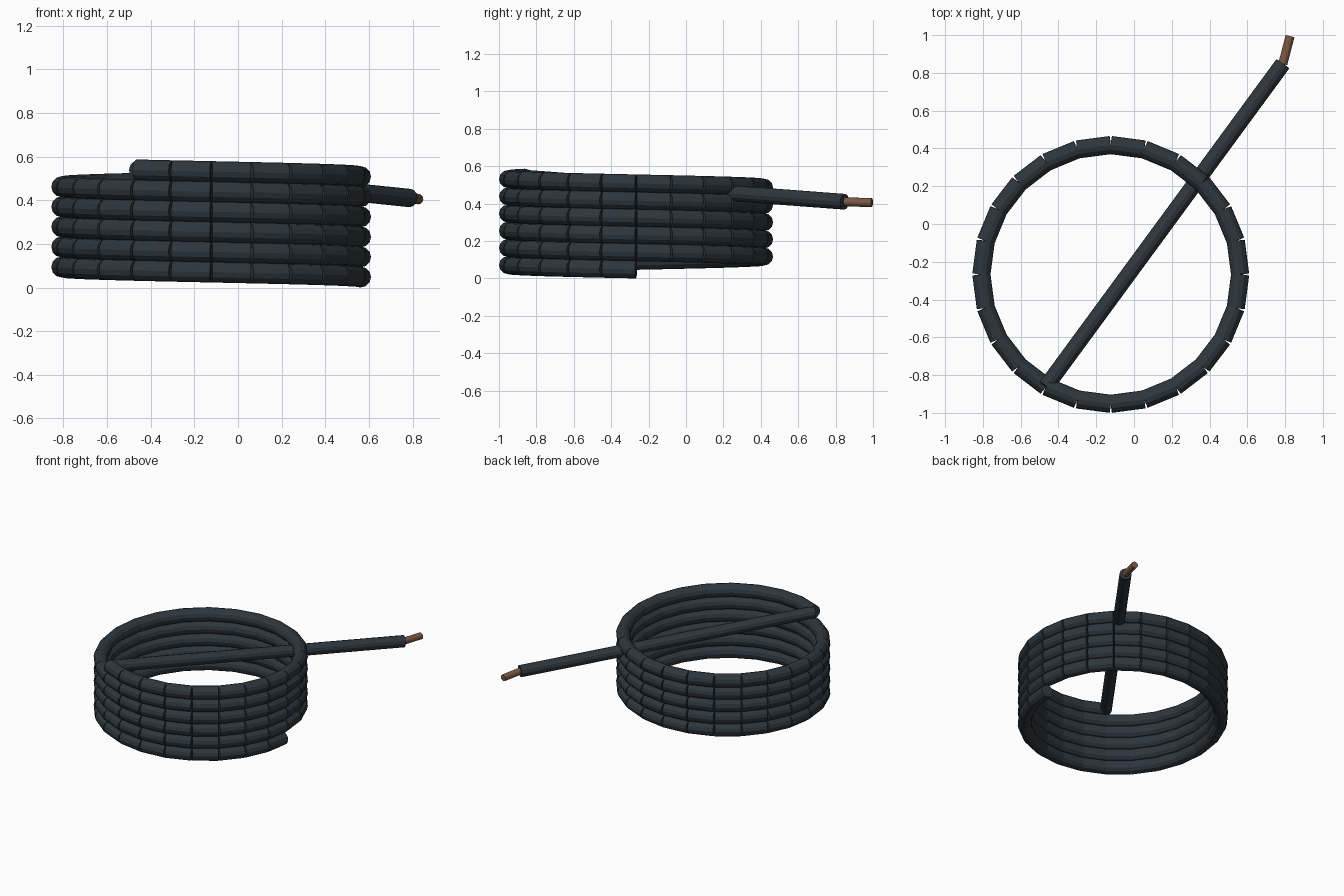
import bpy, bmesh, math
from mathutils import Vector, Matrix

cube = bpy.data.objects.get("Cube")
if cube:
    bpy.data.objects.remove(cube, do_unlink=True)

SIDES = 12


def make_material(name, rgb):
    mat = bpy.data.materials.new(name)
    mat.use_nodes = True
    color = (*rgb, 1.0)
    mat.diffuse_color = color
    mat.node_tree.nodes["Principled BSDF"].inputs["Base Color"].default_value = color
    return mat


def add_rod(bm, start, end, radius):
    """Capped straight cylinder between two points."""
    axis = end - start
    side = axis.cross(Vector((0, 0, 1))).normalized()
    up = side.cross(axis).normalized()
    turn = Matrix((side, up, axis.normalized())).transposed().to_4x4()
    bmesh.ops.create_cone(
        bm, cap_ends=True, segments=SIDES, radius1=radius, radius2=radius,
        depth=axis.length, matrix=Matrix.Translation((start + end) / 2) @ turn)


def make_rods(name, points, radius, mat):
    """One object made of separate rods joining consecutive points."""
    bm = bmesh.new()
    for a, b in zip(points, points[1:]):
        add_rod(bm, a, b, radius)
    mesh = bpy.data.meshes.new(name)
    bm.to_mesh(mesh)
    bm.free()
    mesh.materials.append(mat)
    obj = bpy.data.objects.new(name, mesh)
    bpy.context.collection.objects.link(obj)
    return obj


rubber = make_material("dark rubber", (0.027, 0.038, 0.048))
copper = make_material("copper", (0.20, 0.098, 0.056))

# Coil: rising clockwise helix of straight lengths
STEPS_PER_TURN = 24
STEPS = 5 * STEPS_PER_TURN + 8
RADIUS, TUBE, PITCH = 0.685, 0.048, 0.092
center = Vector((-0.123, -0.267, TUBE))
helix = []
for i in range(STEPS + 1):
    angle = -math.tau * i / STEPS_PER_TURN
    helix.append(center + Vector((RADIUS * math.cos(angle),
                                  RADIUS * math.sin(angle),
                                  PITCH * i / STEPS_PER_TURN)))
make_rods("cable_coil", helix, TUBE, rubber)

# Loose end crossing the coil
tip = Vector((0.788, 0.848, 0.41))
make_rods("cable_loose_end", [helix[-1], tip], 0.042, rubber)

# Bare wire at the tip
make_rods("bare_wire", [tip, Vector((0.826, 0.994, 0.405))], 0.024, copper)
